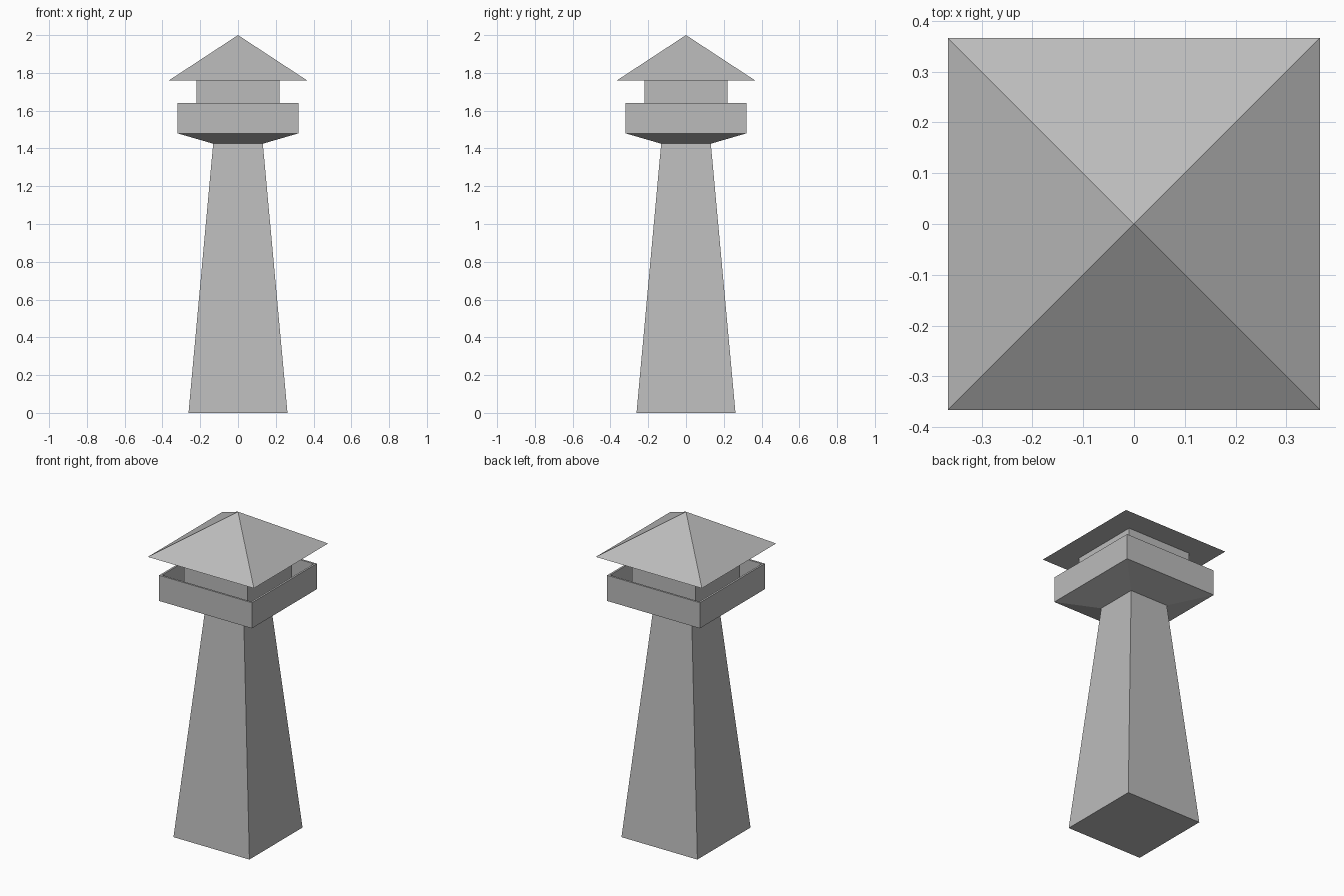
import bpy
import bmesh

cube = bpy.data.objects.get("Cube")
if cube:
    bpy.data.objects.remove(cube, do_unlink=True)

stone = bpy.data.materials.new("stone_grey")
stone.use_nodes = True
grey = (0.5, 0.5, 0.5, 1)
stone.diffuse_color = grey
stone.node_tree.nodes["Principled BSDF"].inputs["Base Color"].default_value = grey


def square_part(name, rings):
    """Closed solid through stacked squares of (half width, height); zero width is a point."""
    bm = bmesh.new()
    loops = []
    for half, z in rings:
        corners = [(-1, -1), (1, -1), (1, 1), (-1, 1)] if half else [(0, 0)]
        loops.append([bm.verts.new((x * half, y * half, z)) for x, y in corners])
    for low, high in zip(loops, loops[1:]):
        for i in range(4):
            j = (i + 1) % 4
            top = [high[j], high[i]] if len(high) == 4 else [high[0]]
            bm.faces.new([low[i], low[j]] + top)
    for end in (loops[0], loops[-1]):
        if len(end) == 4:
            bm.faces.new(end)
    bmesh.ops.recalc_face_normals(bm, faces=bm.faces)
    mesh = bpy.data.meshes.new(name)
    bm.to_mesh(mesh)
    bm.free()
    mesh.materials.append(stone)
    obj = bpy.data.objects.new(name, mesh)
    bpy.context.collection.objects.link(obj)
    return obj


# Tapered shaft
square_part("tower_shaft", [(0.262, 0), (0.131, 1.43)])

# Flared gallery with a thin parapet around a sunken floor
square_part("gallery", [(0.131, 1.425), (0.32, 1.48), (0.32, 1.64),
                        (0.308, 1.64), (0.308, 1.49)])

# Lookout room and pyramid roof
square_part("lookout_room", [(0.22, 1.485), (0.22, 1.765)])
square_part("roof", [(0.366, 1.76), (0, 2)])
